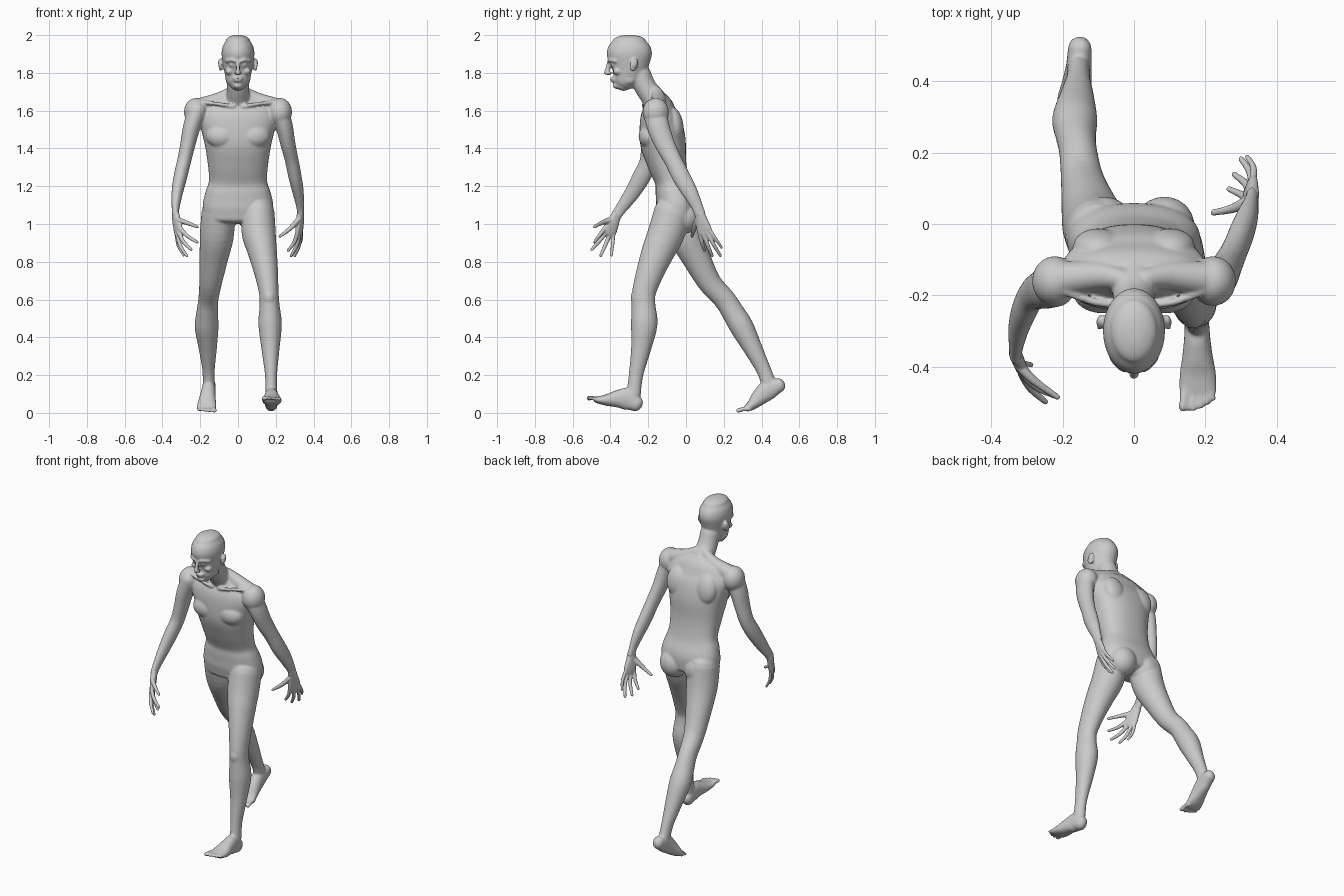
import bpy, bmesh, math
from mathutils import Vector, Matrix, Euler


def loft(bm, pts, ref=(1, 0, 0), p=2.0, cap=1.0, n=24, steps=4):
    """Smooth tube through (x, y, z, half width along ref, half depth), rounded ends."""
    P = [pts[0]] + list(pts) + [pts[-1]]
    s = []
    for i in range(1, len(P) - 2):
        for k in range(steps):
            t = k / steps
            s.append([0.5 * (2 * b + (c - a) * t + (2 * a - 5 * b + 4 * c - d) * t * t
                             + (3 * b - a - 3 * c + d) * t ** 3)
                      for a, b, c, d in zip(*P[i - 1:i + 3])])
    s.append(list(pts[-1]))
    C = [Vector(q[:3]) for q in s]
    m = len(C) - 1
    T = [(C[min(i + 1, m)] - C[max(i - 1, 0)]).normalized() for i in range(m + 1)]
    rows = [(C[i], T[i], s[i][3], s[i][4]) for i in range(m + 1)]

    def end(i, sign):
        c, t, a, b = rows[i]
        L = min(a, b) * cap * sign
        return [(c + t * L * k, t, a * math.sqrt(1 - k * k), b * math.sqrt(1 - k * k))
                for k in (0.35, 0.65, 0.87, 0.98)]
    rows = end(0, -1)[::-1] + rows + end(m, 1)
    rings = []
    for c, t, a, b in rows:
        u = Vector(ref)
        u = (u - t * u.dot(t)).normalized()
        v = t.cross(u)
        ring = []
        for j in range(n):
            co, si = math.cos(math.tau * j / n), math.sin(math.tau * j / n)
            x = math.copysign(abs(co) ** (2 / p), co) * a
            y = math.copysign(abs(si) ** (2 / p), si) * b
            ring.append(bm.verts.new(c + u * x + v * y))
        rings.append(ring)
    for r, q in zip(rings, rings[1:]):
        for j in range(n):
            bm.faces.new((r[j], r[(j + 1) % n], q[(j + 1) % n], q[j]))
    bm.faces.new(rings[0][::-1])
    bm.faces.new(rings[-1])


def blob(bm, loc, size, rot=(0, 0, 0)):
    M = Matrix.LocRotScale(Vector(loc), Euler(rot), Vector(size))
    bmesh.ops.create_uvsphere(bm, u_segments=24, v_segments=16, radius=1, matrix=M)


def finish(bm, name, voxel, smooth):
    """Fuse the overlapping parts into one smooth skin."""
    bmesh.ops.recalc_face_normals(bm, faces=bm.faces)
    me = bpy.data.meshes.new(name)
    bm.to_mesh(me)
    bm.free()
    ob = bpy.data.objects.new(name, me)
    bpy.context.collection.objects.link(ob)
    r = ob.modifiers.new("fuse", 'REMESH')
    r.mode, r.voxel_size, r.use_smooth_shade = 'VOXEL', voxel, True
    f = ob.modifiers.new("soften", 'SMOOTH')
    f.factor, f.iterations = 0.5, smooth
    return ob


bm = bmesh.new()

# torso, leaning forward
loft(bm, [(0, -.045, 1.03, .18, .10), (0, -.05, 1.10, .187, .108), (0, -.065, 1.17, .172, .097),
          (0, -.075, 1.23, .154, .09), (0, -.10, 1.32, .160, .103), (0, -.12, 1.42, .176, .12),
          (0, -.13, 1.50, .195, .117), (0, -.14, 1.57, .205, .102), (0, -.142, 1.63, .175, .075),
          (0, -.15, 1.67, .11, .05)], p=2.3, cap=.3, n=40)
# neck
loft(bm, [(0, -.13, 1.61, .075, .07), (0, -.175, 1.67, .063, .062), (0, -.215, 1.725, .058, .058),
          (0, -.245, 1.79, .058, .06)])
# head
loft(bm, [(0, -.345, 1.727, .034, .036), (0, -.335, 1.745, .053, .055), (0, -.318, 1.775, .065, .074),
          (0, -.306, 1.81, .073, .093), (0, -.301, 1.85, .080, .106), (0, -.30, 1.90, .087, .120),
          (0, -.30, 1.94, .081, .111), (0, -.30, 1.967, .066, .09)], cap=.52, n=40)
# nose, mouth, chin
loft(bm, [(0, -.408, 1.855, .009, .01), (0, -.415, 1.825, .010, .012), (0, -.421, 1.802, .014, .014)])
blob(bm, (0, -.408, 1.797), (.02, .014, .010))
blob(bm, (0, -.385, 1.770), (.027, .018, .008))
blob(bm, (0, -.383, 1.757), (.024, .017, .007))
blob(bm, (0, -.368, 1.733), (.024, .02, .018))

for s in (-1, 1):
    # brow, eye, cheek, jaw corner, ear
    loft(bm, [(s * .012, -.409, 1.862, .008, .008), (s * .035, -.405, 1.868, .009, .009),
              (s * .062, -.375, 1.862, .009, .009)], ref=(0, 0, 1))
    blob(bm, (s * .032, -.385, 1.843), (.015, .015, .012))
    blob(bm, (s * .046, -.362, 1.808), (.022, .024, .018))
    blob(bm, (s * .05, -.30, 1.765), (.016, .03, .025))
    blob(bm, (s * .090, -.277, 1.842), (.009, .022, .036), (-.2, 0, s * .45))
    blob(bm, (s * .097, -.268, 1.853), (.007, .016, .024), (-.2, 0, s * .45))
    # trapezius, collarbone, chest muscle, shoulder blade, buttock
    loft(bm, [(s * .03, -.155, 1.695, .03, .035), (s * .10, -.145, 1.657, .04, .04),
              (s * .21, -.155, 1.615, .05, .05)], ref=(0, 1, 0))
    loft(bm, [(s * .025, -.222, 1.622, .011, .011), (s * .10, -.222, 1.635, .010, .010),
              (s * .19, -.19, 1.645, .012, .012)], ref=(0, 0, 1))
    blob(bm, (s * .085, -.195, 1.465), (.085, .056, .065))
    blob(bm, (s * .10, -.06, 1.53), (.07, .045, .09), (.2, 0, 0))
    blob(bm, (s * .085, -.005, 1.04), (.085, .082, .09))
    blob(bm, (s * .222, -.16, 1.592), (.064, .07, .075))

# forward leg
loft(bm, [(.105, -.07, 1.06, .088, .10), (.110, -.105, .95, .090, .097), (.128, -.145, .86, .078, .088),
          (.148, -.188, .75, .064, .074), (.163, -.222, .64, .052, .063), (.167, -.225, .57, .053, .063),
          (.170, -.221, .47, .062, .070), (.172, -.238, .34, .048, .053), (.175, -.265, .20, .032, .038),
          (.177, -.277, .10, .032, .038)], n=32)
blob(bm, (.165, -.268, .61), (.03, .025, .04))
# trailing leg
loft(bm, [(-.105, -.03, 1.06, .088, .10), (-.112, .0, .94, .090, .092), (-.128, .055, .82, .076, .076),
          (-.145, .125, .69, .060, .062), (-.157, .205, .60, .053, .058), (-.163, .25, .53, .057, .060),
          (-.166, .295, .455, .063, .063), (-.160, .355, .34, .048, .050), (-.156, .41, .23, .033, .039),
          (-.155, .437, .16, .032, .040)], n=32)
blob(bm, (-.158, .178, .585), (.03, .024, .036))


def foot(s, rings, base, tip):
    loft(bm, rings, p=2.2)
    x0 = rings[-1][0]
    # five toes, big toe on the inner side
    for dx, r, short in ((-.041, .014, 0), (-.014, .0105, -.04), (.006, .0102, .08),
                         (.025, .010, .24), (.043, .0098, .45)):
        b, t = Vector((x0 + s * dx * .92, *base)), Vector((x0 + s * dx, *tip))
        t = t.lerp(b, short)
        mid = b.lerp(t, .5) + Vector((0, 0, .004))
        loft(bm, [(*b, r, r), (*mid, r * .85, r * .85), (*t, r, r * .9)], n=12)


# heel-strike foot and push-off foot
foot(1, [(.176, -.264, .048, .034, .042), (.177, -.31, .073, .036, .059), (.178, -.365, .074, .042, .046),
         (.179, -.42, .068, .051, .031), (.179, -.47, .069, .053, .018)], (-.46, .069), (-.515, .078))
foot(-1, [(-.152, .492, .146, .033, .038), (-.155, .44, .125, .036, .054), (-.160, .393, .086, .042, .045),
          (-.165, .353, .046, .050, .030), (-.166, .326, .026, .052, .019)], (.335, .021), (.277, .0125))

# arm swung back, arm swung forward
loft(bm, [(.215, -.165, 1.60, .052, .062), (.244, -.148, 1.52, .046, .060), (.263, -.115, 1.43, .040, .054),
          (.284, -.07, 1.34, .036, .047), (.302, -.025, 1.25, .035, .048), (.318, .02, 1.17, .030, .042),
          (.329, .06, 1.09, .020, .031), (.331, .075, 1.05, .018, .030)])
loft(bm, [(-.215, -.17, 1.60, .052, .062), (-.246, -.178, 1.51, .046, .060), (-.266, -.185, 1.42, .040, .054),
          (-.286, -.198, 1.33, .037, .048), (-.305, -.235, 1.25, .036, .048), (-.322, -.285, 1.165, .030, .041),
          (-.331, -.345, 1.08, .020, .031), (-.331, -.37, 1.045, .018, .029)])
finish(bm, "body", .006, 5)


def hand(name, wrist, knuckles, tips, thumb):
    h = bmesh.new()
    K = [Vector(k) for k in knuckles]
    side = (K[0] - K[-1]).normalized()
    w, e = Vector(wrist), (K[0] + K[-1]) / 2
    # palm
    loft(h, [(*w, .027, .018), (*w.lerp(e, .35), .033, .018), (*w.lerp(e, .75), .041, .016),
             (*e, .040, .012)], ref=side, p=2.3)
    # fingers, slightly curled outward at the middle joint
    for k, t, r in zip(K, tips, (.0115, .012, .0115, .010)):
        t = Vector(t)
        bend = Vector((math.copysign(.008, w.x), 0, 0))
        m = k.lerp(t, .45) + bend
        loft(h, [(*k.lerp(w, .12), r, r), (*m, r * .92, r * .92), (*t.lerp(k, .06), r * .7, r * .7)],
             ref=side, n=12)
    # thumb
    a, b, c = (Vector(q) for q in thumb)
    loft(h, [(*a, .02, .015), (*b, .013, .012), (*c, .009, .008)], ref=side, n=14)
    finish(h, name, .004, 3)


hand("rear_hand", (.331, .072, 1.055),
     [(.313, .07, .945), (.324, .093, .938), (.331, .115, .942), (.335, .134, .955)],
     [(.263, .10, .855), (.278, .142, .825), (.298, .187, .825), (.316, .192, .87)],
     [(.318, .062, 1.02), (.275, .043, .975), (.222, .032, .935)])
hand("front_hand", (-.331, -.367, 1.05),
     [(-.300, -.44, .965), (-.312, -.428, .945), (-.321, -.408, .932), (-.326, -.385, .932)],
     [(-.21, -.487, .90), (-.244, -.503, .86), (-.268, -.455, .825), (-.285, -.395, .828)],
     [(-.322, -.395, 1.02), (-.282, -.438, 1.01), (-.215, -.485, .985)])
